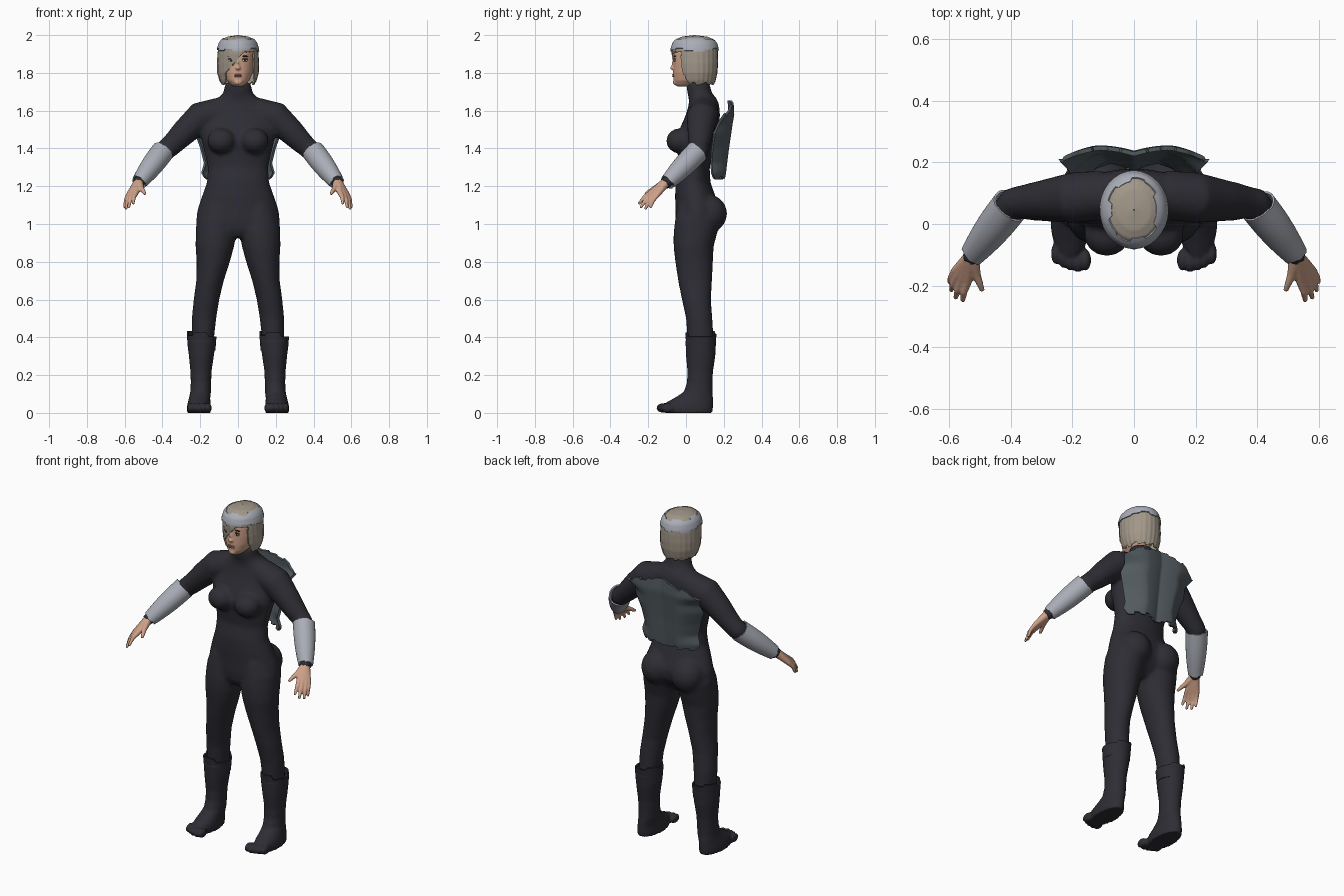
import bpy, bmesh
from math import sin, cos, pi, radians
from mathutils import Vector, Matrix

cube = bpy.data.objects.get("Cube")
if cube:
    bpy.data.objects.remove(cube)


def material(name, r, g, b):
    m = bpy.data.materials.new(name)
    m.use_nodes = True
    m.diffuse_color = (r, g, b, 1)
    bsdf = m.node_tree.nodes["Principled BSDF"]
    bsdf.inputs["Base Color"].default_value = (r, g, b, 1)
    bsdf.inputs["Roughness"].default_value = 0.7
    return m


SUIT = material("charcoal suit", 0.026, 0.026, 0.034)
LIGHT = material("pale grey armour", 0.40, 0.42, 0.47)
PLATE = material("slate grey plate", 0.085, 0.105, 0.115)
HAIR = material("ash blonde hair", 0.36, 0.31, 0.25)
SKIN = material("skin", 0.62, 0.36, 0.25)
LIPS = material("lips", 0.45, 0.17, 0.13)
WHITE = material("eye white", 0.65, 0.62, 0.58)
DARK = material("dark brown", 0.03, 0.02, 0.016)


# ---------- helpers ----------
def finish(name, bm, mat, voxel=0, smooth=4, solid=True):
    """Turn a bmesh into an object, optionally fusing its parts."""
    if solid:
        bmesh.ops.recalc_face_normals(bm, faces=bm.faces)
    for f in bm.faces:
        f.smooth = True
    mesh = bpy.data.meshes.new(name)
    bm.to_mesh(mesh)
    bm.free()
    mesh.materials.append(mat)
    ob = bpy.data.objects.new(name, mesh)
    bpy.context.scene.collection.objects.link(ob)
    if voxel:
        mod = ob.modifiers.new("fuse", 'REMESH')
        mod.mode = 'VOXEL'
        mod.voxel_size = voxel
        mod.use_smooth_shade = True
        mod = ob.modifiers.new("soften", 'SMOOTH')
        mod.factor = 0.5
        mod.iterations = smooth
    return ob


def skin_rings(bm, rings):
    loops = [[bm.verts.new(p) for p in ring] for ring in rings]
    n = len(loops[0])
    for a, b in zip(loops, loops[1:]):
        for i in range(n):
            k = (i + 1) % n
            bm.faces.new((a[i], a[k], b[k], b[i]))
    bm.faces.new(loops[0][::-1])
    bm.faces.new(loops[-1])


def loft(bm, rows, s=1, n=32):
    """Horizontal ellipses: height, centre x, half width, front y, back y."""
    skin_rings(bm, [[(s * cx + hx * cos(2 * pi * i / n),
                      (y0 + y1) / 2 + (y1 - y0) / 2 * sin(2 * pi * i / n), z)
                     for i in range(n)] for z, cx, hx, y0, y1 in rows])


def tube(bm, pts, s=1, n=16):
    """Round tube through points of x, y, z, radius."""
    c = [Vector((s * x, y, z)) for x, y, z, r in pts]
    rings = []
    for i, p in enumerate(c):
        t = c[min(i + 1, len(c) - 1)] - c[max(i - 1, 0)]
        q = t.to_track_quat('Z', 'Y')
        r = pts[i][3]
        rings.append([p + q @ Vector((r * cos(2 * pi * k / n), r * sin(2 * pi * k / n), 0))
                      for k in range(n)])
    skin_rings(bm, rings)


def ball(bm, loc, scale):
    bmesh.ops.create_uvsphere(bm, u_segments=20, v_segments=12, radius=1,
                              matrix=Matrix.Translation(loc) @ Matrix.Diagonal((*scale, 1)))


def lookup(rows, z):
    """Interpolate a table sorted by rising height."""
    for a, b in zip(rows, rows[1:]):
        if z <= b[0]:
            t = max(0, (z - a[0]) / (b[0] - a[0]))
            return [p + (q - p) * t for p, q in zip(a[1:], b[1:])]
    return rows[-1][1:]


def jag(u, n, amp):
    return amp * (int(u * n + 0.01) * 7 % 5) / 4


def sheet(name, mat, fn, nu, nv, thick, closed=True, cut=None):
    """Thin shell from a surface function of u and v."""
    bm = bmesh.new()
    cols = nu if closed else nu + 1
    g = [[bm.verts.new(fn(i / nu, j / nv)) for i in range(cols)] for j in range(nv + 1)]
    for j in range(nv):
        for i in range(nu):
            k = (i + 1) % cols
            f = bm.faces.new((g[j][i], g[j][k], g[j + 1][k], g[j + 1][i]))
            if cut and cut(f.calc_center_median()):
                bm.faces.remove(f)
    loose = [v for v in bm.verts if not v.link_faces]
    bmesh.ops.delete(bm, geom=loose, context='VERTS')
    ob = finish(name, bm, mat, solid=False)
    mod = ob.modifiers.new("thickness", 'SOLIDIFY')
    mod.thickness = thick
    mod.offset = -1
    mod = ob.modifiers.new("crisp", 'EDGE_SPLIT')
    mod.split_angle = radians(45)
    return ob


# ---------- body suit ----------
bm = bmesh.new()
loft(bm, [(.93, 0, .09, -.03, .1), (.97, 0, .19, -.05, .14), (1.02, 0, .222, -.056, .175),
          (1.08, 0, .214, -.056, .18), (1.15, 0, .19, -.058, .155), (1.22, 0, .165, -.055, .13),
          (1.3, 0, .16, -.038, .125), (1.38, 0, .178, -.045, .145), (1.44, 0, .192, -.055, .165),
          (1.5, 0, .202, -.035, .175), (1.58, 0, .2, .0, .18), (1.635, 0, .17, .015, .175),
          (1.665, 0, .11, .015, .162), (1.69, 0, .08, .008, .14), (1.72, 0, .072, .003, .13),
          (1.75, 0, .068, .003, .125)])
for s in (1, -1):
    loft(bm, [(.36, .187, .058, .01, .145), (.42, .184, .06, .005, .145), (.5, .18, .065, .0, .14),
              (.6, .167, .068, -.022, .132), (.7, .148, .073, -.042, .138),
              (.8, .131, .088, -.057, .143), (.88, .123, .102, -.066, .146),
              (.95, .116, .108, -.066, .165), (1.02, .112, .108, -.058, .18),
              (1.1, .1, .09, -.045, .17)], s)
    tube(bm, [(.1, .095, 1.59, .08), (.2, .085, 1.565, .083), (.28, .077, 1.49, .07),
              (.34, .072, 1.43, .06), (.39, .066, 1.385, .055), (.46, -.018, 1.3, .046),
              (.52, -.095, 1.227, .034), (.535, -.115, 1.21, .032)], s)
    ball(bm, (s * .1, .12, 1.055), (.095, .098, .1))
    ball(bm, (s * .088, -.035, 1.44), (.075, .07, .066))
finish("body_suit", bm, SUIT, voxel=.012, smooth=5)

# ---------- boots, cuffs, bracers, hands ----------
CUFF = [(.3, .07), (.44, .081)]
for s, side in ((1, "left"), (-1, "right")):
    bm = bmesh.new()
    loft(bm, [(0, .207, .062, -.11, .14), (.03, .207, .064, -.118, .143), (.055, .206, .06, -.105, .143),
              (.08, .203, .056, -.06, .143), (.11, .198, .055, -.012, .14), (.16, .196, .054, .005, .14),
              (.22, .196, .056, .008, .143), (.3, .194, .066, .0, .155), (.39, .192, .076, -.003, .16)], s)
    for i in range(5):
        ball(bm, (s * (.158 + .024 * i), -.122 + .005 * abs(i - 1) ** 1.5, .026),
             (.019 - .001 * i, .036, .026))
    finish(side + "_boot", bm, SUIT, voxel=.007, smooth=3)

    def cuff(u, v):
        z = .33 + v * (.073 + jag(u, 6, .03))
        r = lookup(CUFF, z)[0]
        return (s * .192 + r * cos(2 * pi * u), .079 + 1.04 * r * sin(2 * pi * u), z)
    sheet(side + "_boot_cuff", SUIT, cuff, 36, 4, .008)

    # forearm guard
    top, low = Vector((s * .402, .058, 1.38)), Vector((s * .525, -.1, 1.218))
    aim = (low - top).to_track_quat('Z', 'Y')

    def bracer(u, v):
        t = v * (1 - jag(u, 7, .04)) - jag(1 - u, 6, .03) * (1 - v)
        r = .061 - .021 * t + .006 * sin(pi * t)
        return top + aim @ Vector((r * cos(2 * pi * u), r * sin(2 * pi * u), t * (low - top).length))
    sheet(side + "_bracer", LIGHT, bracer, 42, 10, .007)

    # hand: palm bones and fingers fused together
    bm = bmesh.new()
    wrist = (.527, -.105, 1.222, .025)
    for knuckle, tip in (((.54, -.186, 1.166, .015), (.555, -.247, 1.11, .008)),
                         ((.558, -.182, 1.156, .015), (.578, -.238, 1.09, .008)),
                         ((.573, -.17, 1.15, .015), (.593, -.214, 1.083, .008)),
                         ((.581, -.153, 1.152, .014), (.6, -.187, 1.09, .0075))):
        mid = [(a + b) / 2 + d for a, b, d in zip(knuckle, tip, (.004, -.004, .004, .0))]
        tube(bm, [wrist, knuckle], s)
        tube(bm, [knuckle, mid, tip], s, 10)
        ball(bm, (s * tip[0], *tip[1:3]), [tip[3]] * 3)
    tube(bm, [wrist, (.512, -.165, 1.188, .015), (.5, -.195, 1.172, .011), (.492, -.217, 1.158, .008)], s)
    finish(side + "_hand", bm, SKIN, voxel=.0045, smooth=3)

# ---------- head and face ----------
bm = bmesh.new()
loft(bm, [(1.728, 0, .025, -.045, .04), (1.737, 0, .038, -.058, .06), (1.76, 0, .06, -.066, .09),
          (1.8, 0, .078, -.068, .12), (1.85, 0, .087, -.067, .14), (1.9, 0, .089, -.066, .15),
          (1.95, 0, .08, -.05, .14), (1.98, 0, .05, -.01, .1)])
ball(bm, (0, -.066, 1.826), (.015, .019, .011))
ball(bm, (0, -.062, 1.846), (.009, .014, .028))
ball(bm, (0, -.056, 1.75), (.022, .014, .014))
finish("head", bm, SKIN, voxel=.005, smooth=3)

bm = bmesh.new()
for z in (1.79, 1.782):
    ball(bm, (0, -.067, z), (.022, .006, .0045))
finish("lips", bm, LIPS)
for s, side in ((1, "left"), (-1, "right")):
    for part, mat, y, z, size in (("eye", WHITE, -.059, 1.866, (.015, .005, .007)),
                                  ("iris", DARK, -.062, 1.866, (.006, .004, .0065)),
                                  ("eyelid", DARK, -.06, 1.873, (.018, .005, .003)),
                                  ("brow", DARK, -.059, 1.888, (.02, .005, .0035))):
        bm = bmesh.new()
        ball(bm, (s * .036, y, z), size)
        finish(side + "_" + part, bm, mat)

# ---------- hair and headband ----------
# dome table: height, half width, centre y, half depth
DOME = [(1.72, .075, .055, .088), (1.76, .098, .053, .103), (1.8, .109, .052, .113),
        (1.85, .111, .05, .119), (1.9, .108, .047, .122), (1.93, .105, .046, .121),
        (1.96, .096, .046, .112), (1.98, .08, .046, .094), (1.992, .055, .046, .066), (2, .002, .046, .002)]


def dome(u, z, grow):
    hx, cy, hy = lookup(DOME, z)
    return ((hx + grow) * cos(2 * pi * u), cy + (hy + grow) * sin(2 * pi * u), z)


def hair(u, v):
    low = 1.735 + jag(u, 28, .014)
    return dome(u, low + (2 - low) * sin(v * pi / 2), .0015 * sin(u * 2 * pi * 24) * (1 - v))


def face_opening(p):
    return p.y < .02 and -.066 < p.x < .086 and p.z < min(1.912, 1.8 + (p.x + .066) * 1.1)


sheet("hair", HAIR, hair, 120, 60, .008, cut=face_opening)


def headband(u, v):
    low, high = 1.913 + jag(u, 14, .018), 1.986 - jag(u, 11, .012)
    return dome(u, low + (high - low) * v, .006)


sheet("headband", LIGHT, headband, 84, 8, .008)

# ---------- back plate ----------
# height, half width, back y, how far the sides wrap forward
BACK = [(1.23, .17, .205, .05), (1.27, .195, .212, .07), (1.32, .18, .218, .08), (1.4, .2, .228, .085),
        (1.48, .228, .24, .085), (1.53, .215, .247, .07), (1.58, .245, .256, .045), (1.66, .225, .252, .03)]


def back_plate(u, v):
    c = 1 - 2 * u
    a = abs(c)
    low = 1.235 + jag(a, 6, .02)
    high = 1.655 - .075 * a ** 3 - jag(a, 5, .02)
    z = low + (high - low) * v
    w, y, wrap = lookup(BACK, z)
    y -= .018 * max(0, 1 - a / .5) ** 2 + wrap * (max(0, a - .45) / .55) ** 1.6
    return (c * w, y, z)


sheet("back_plate", PLATE, back_plate, 60, 30, .014, closed=False)
